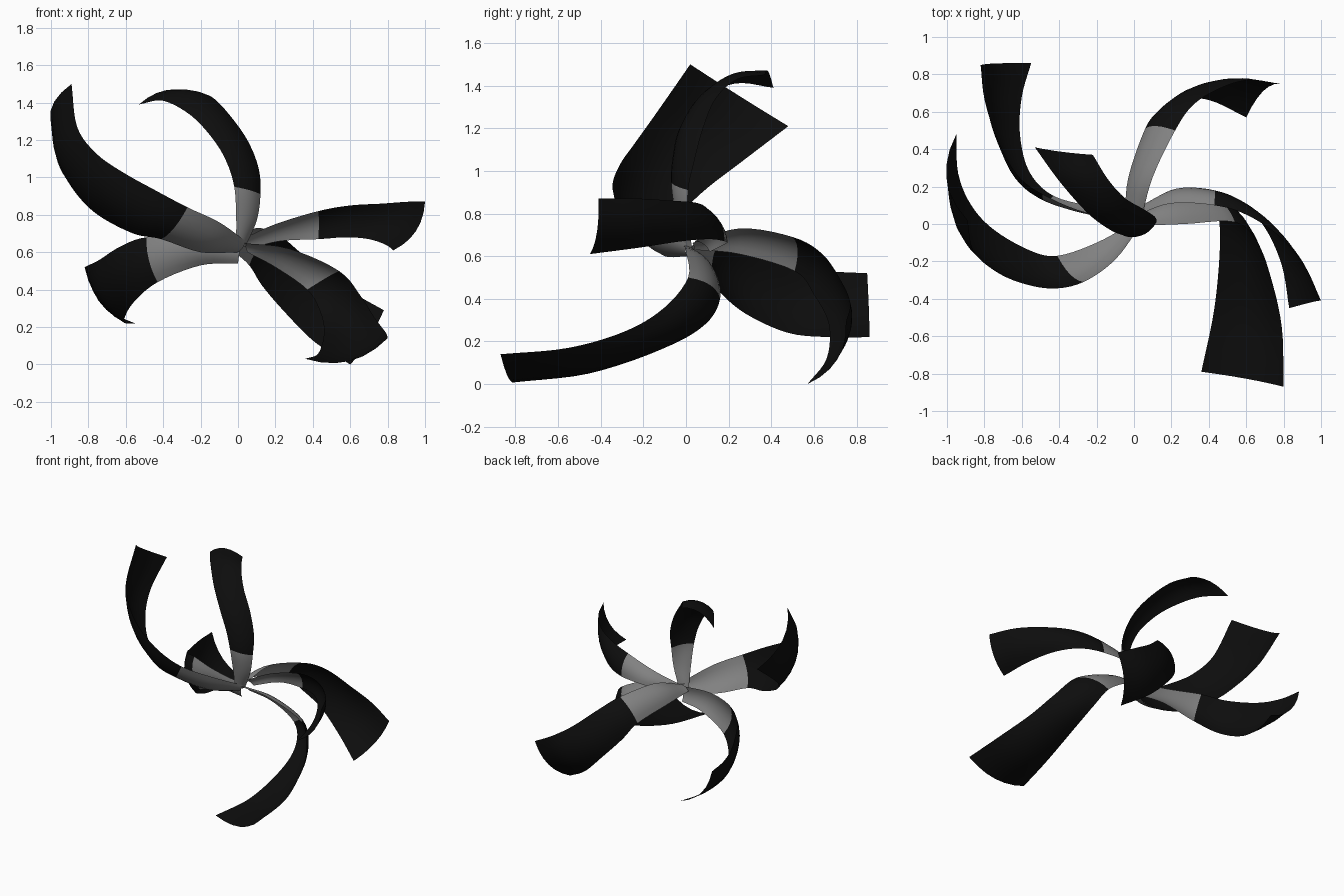
import bpy
from mathutils import Vector


def material(name, r, g, b):
    m = bpy.data.materials.new(name)
    m.diffuse_color = (r, g, b, 1)
    return m


GREY = material("grey", 0.22, 0.22, 0.22)
BLACK = material("black", 0.004, 0.004, 0.004)
SUB, ACROSS = 5, 6


def spline(pts):
    """Smooth curve through the points."""
    p = [Vector(q) for q in pts]
    p = [2 * p[0] - p[1]] + p + [2 * p[-1] - p[-2]]
    out = []
    for i in range(1, len(p) - 2):
        a, b, c, d = p[i - 1:i + 3]
        for k in range(SUB):
            t = k / SUB
            out.append(0.5 * (2 * b + (c - a) * t + (2 * a - 5 * b + 4 * c - d) * t ** 2
                              + (3 * b - a - 3 * c + d) * t ** 3))
    return out + [p[-2]]


def ribbon(name, edge_a, edge_b, grey_spans, bow=0.15):
    """Ribbon lofted between two edges, arched towards the outside of its bend."""
    ea, eb = spline(edge_a), spline(edge_b)
    n = len(ea)
    mid = [(a + b) / 2 for a, b in zip(ea, eb)]
    tan = [(mid[min(i + 1, n - 1)] - mid[max(i - 1, 0)]).normalized() for i in range(n)]
    nor = [(b - a).cross(t).normalized() for a, b, t in zip(ea, eb, tan)]
    bend = sum((tan[i + 1] - tan[i - 1]).dot(nor[i]) for i in range(1, n - 1))
    sign = -1 if bend > 0 else 1
    verts, faces = [], []
    for a, b, m in zip(ea, eb, nor):
        h = bow * (b - a).length * sign
        for j in range(ACROSS + 1):
            t = j / ACROSS
            verts.append(a.lerp(b, t) + m * h * 4 * t * (1 - t))
    w = ACROSS + 1
    for i in range(n - 1):
        for j in range(ACROSS):
            k = i * w + j
            faces.append((k, k + 1, k + w + 1, k + w) if sign > 0
                         else (k, k + w, k + w + 1, k + 1))
    me = bpy.data.meshes.new(name)
    me.from_pydata(verts, [], faces)
    me.materials.append(GREY)
    me.materials.append(BLACK)
    # grey root, black outer length
    for f in me.polygons:
        f.material_index = 0 if f.index // ACROSS < grey_spans * SUB else 1
        f.use_smooth = True
    ob = bpy.data.objects.new(name, me)
    bpy.context.collection.objects.link(ob)


# tall ribbon sweeping up on the left
ribbon("upper_left_ribbon",
       [(.04, 0, .66), (-.1, -.19, .76), (-.27, -.31, .84), (-.44, -.345, .93),
        (-.62, -.31, 1.03), (-.76, -.24, 1.13), (-.86, -.14, 1.27), (-.89, .02, 1.5)],
       [(0, .01, .6), (-.2, -.1, .6), (-.41, -.17, .67), (-.56, -.14, .7),
        (-.75, -.03, .8), (-.87, .1, .92), (-.94, .27, 1.05), (-.95, .48, 1.21)], 2)

# low ribbon turning backwards on the left
ribbon("lower_left_ribbon",
       [(.02, .03, .65), (-.25, .06, .68), (-.49, .16, .68), (-.63, .27, .63),
        (-.74, .48, .56), (-.8, .67, .53), (-.82, .85, .52)],
       [(0, .05, .54), (-.2, .09, .53), (-.43, .15, .44), (-.56, .28, .33),
        (-.61, .48, .24), (-.6, .68, .22), (-.55, .86, .22)], 2)

# upright ribbon hooking over the top
ribbon("top_ribbon",
       [(-.01, -.02, .63), (-.01, -.05, .8), (-.02, -.07, .95), (-.06, -.06, 1.08),
        (-.13, -.03, 1.2), (-.25, .06, 1.33), (-.4, .23, 1.41), (-.53, .41, 1.39)],
       [(.04, .03, .63), (.1, .01, .77), (.12, .01, .91), (.11, .04, 1.05),
        (.05, .08, 1.2), (-.05, .14, 1.34), (-.14, .24, 1.43), (-.22, .37, 1.45)], 2)

# ribbon running backwards and dropping to the ground
ribbon("rear_ribbon",
       [(-.05, .04, .63), (-.03, .25, .61), (.06, .51, .53), (.13, .6, .42),
        (.25, .67, .28), (.41, .66, .12), (.6, .57, 0)],
       [(.04, .03, .66), (.1, .25, .73), (.22, .5, .69), (.32, .64, .61),
        (.47, .73, .48), (.62, .77, .38), (.78, .75, .29)], 2)

# level ribbon on the right
ribbon("right_ribbon",
       [(.02, .05, .67), (.2, .11, .75), (.43, .1, .82), (.6, .05, .85),
        (.77, -.06, .86), (.91, -.22, .87), (1.0, -.41, .87)],
       [(.06, .11, .62), (.23, .19, .66), (.43, .18, .67), (.58, .11, .68),
        (.7, -.02, .67), (.79, -.22, .64), (.83, -.45, .61)], 2)

# ribbon falling forwards on the right
ribbon("front_ribbon",
       [(.02, -.01, .65), (.27, 0, .62), (.54, .01, .5), (.66, -.1, .36),
        (.73, -.28, .25), (.79, -.55, .17), (.8, -.87, .14)],
       [(.05, .06, .6), (.2, .14, .52), (.37, .16, .4), (.44, .09, .28),
        (.46, -.1, .17), (.43, -.45, .06), (.36, -.79, .03)], 2)
